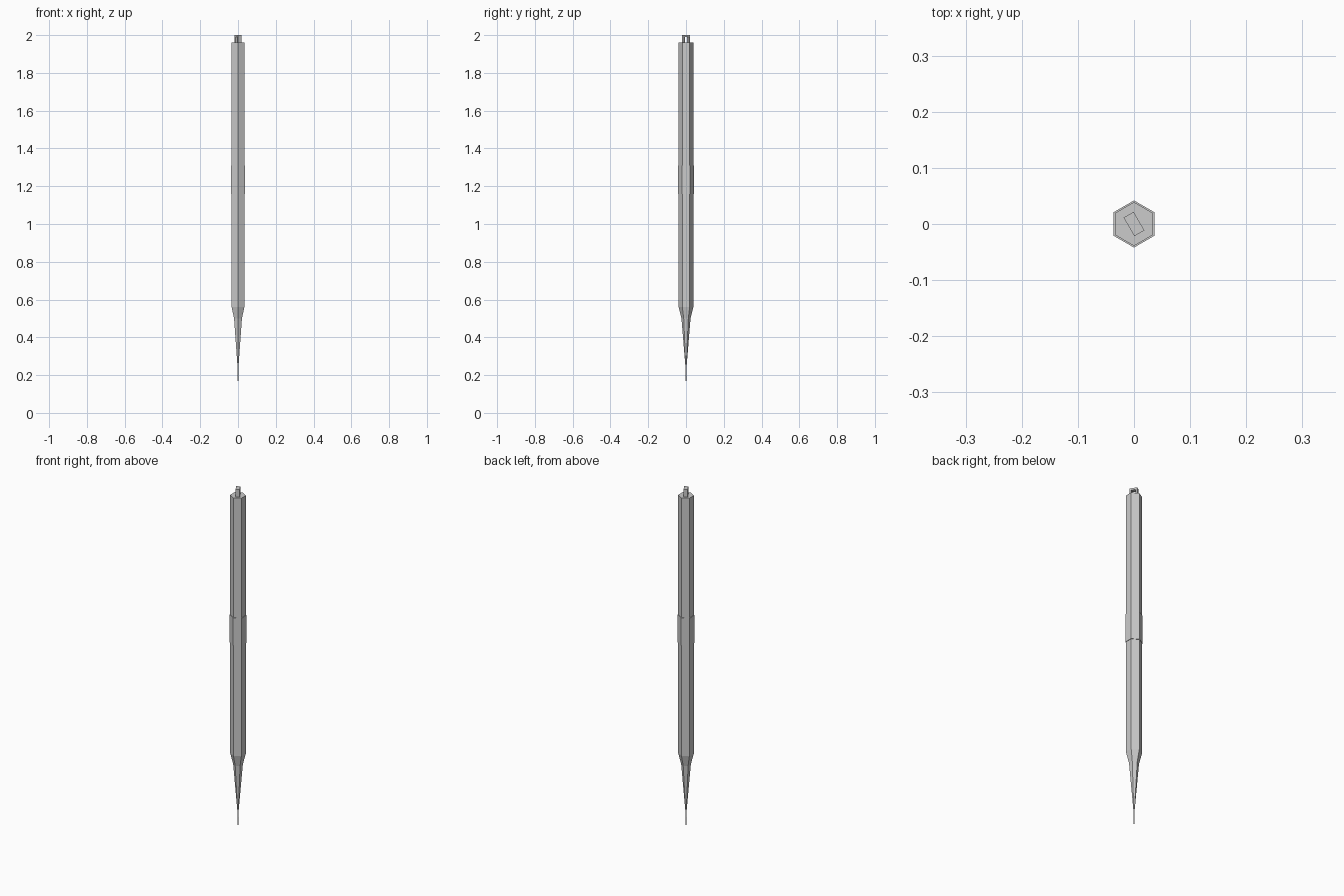
import bpy, bmesh, math

if "Cube" in bpy.data.objects:
    bpy.data.objects.remove(bpy.data.objects["Cube"])

SIDES = 6


def lathe(name, profile):
    """Hexagonal solid from (radius, z) pairs, corners on the y axis."""
    bm = bmesh.new()
    rings = []
    for r, z in profile:
        ring = []
        for i in range(SIDES):
            a = math.radians(90 + 360 * i / SIDES)
            ring.append(bm.verts.new((r * math.cos(a), r * math.sin(a), z)))
        rings.append(ring)
    for lo, hi in zip(rings, rings[1:]):
        for i in range(SIDES):
            j = (i + 1) % SIDES
            bm.faces.new((lo[i], lo[j], hi[j], hi[i]))
    bm.faces.new(rings[0][::-1])
    bm.faces.new(rings[-1])
    return finish(name, bm)


def finish(name, bm):
    bmesh.ops.recalc_face_normals(bm, faces=bm.faces)
    mesh = bpy.data.meshes.new(name)
    bm.to_mesh(mesh)
    bm.free()
    obj = bpy.data.objects.new(name, mesh)
    bpy.context.collection.objects.link(obj)
    return obj


# long barrel with the tapering nose
lathe("barrel", [(0.0035, 0.25), (0.024, 0.50), (0.039, 0.56), (0.039, 1.96)])

# tip sleeve and hair-thin needle reaching the ground
lathe("tip_sleeve", [(0.0022, 0.17), (0.0035, 0.25)])
lathe("needle", [(0.0004, 0.0), (0.0006, 0.17)])

# raised grip band
lathe("band", [(0.042, 1.16), (0.042, 1.31)])

# cord loop on top: an upright arch extruded across its thickness
bm = bmesh.new()
w, t, zb, zt = 0.019, 0.0103, 1.955, 2.0
iw, it = 0.011, 1.99
outline = [(-w, zb), (-w, zt), (w, zt), (w, zb),
           (iw, zb), (iw, it), (-iw, it), (-iw, zb)]
face = bm.faces.new([bm.verts.new((x, -t, z)) for x, z in outline])
ext = bmesh.ops.extrude_face_region(bm, geom=[face])
moved = [v for v in ext["geom"] if isinstance(v, bmesh.types.BMVert)]
bmesh.ops.translate(bm, verts=moved, vec=(0, 2 * t, 0))
loop = finish("cord_loop", bm)
loop.rotation_euler.z = math.radians(-60)
